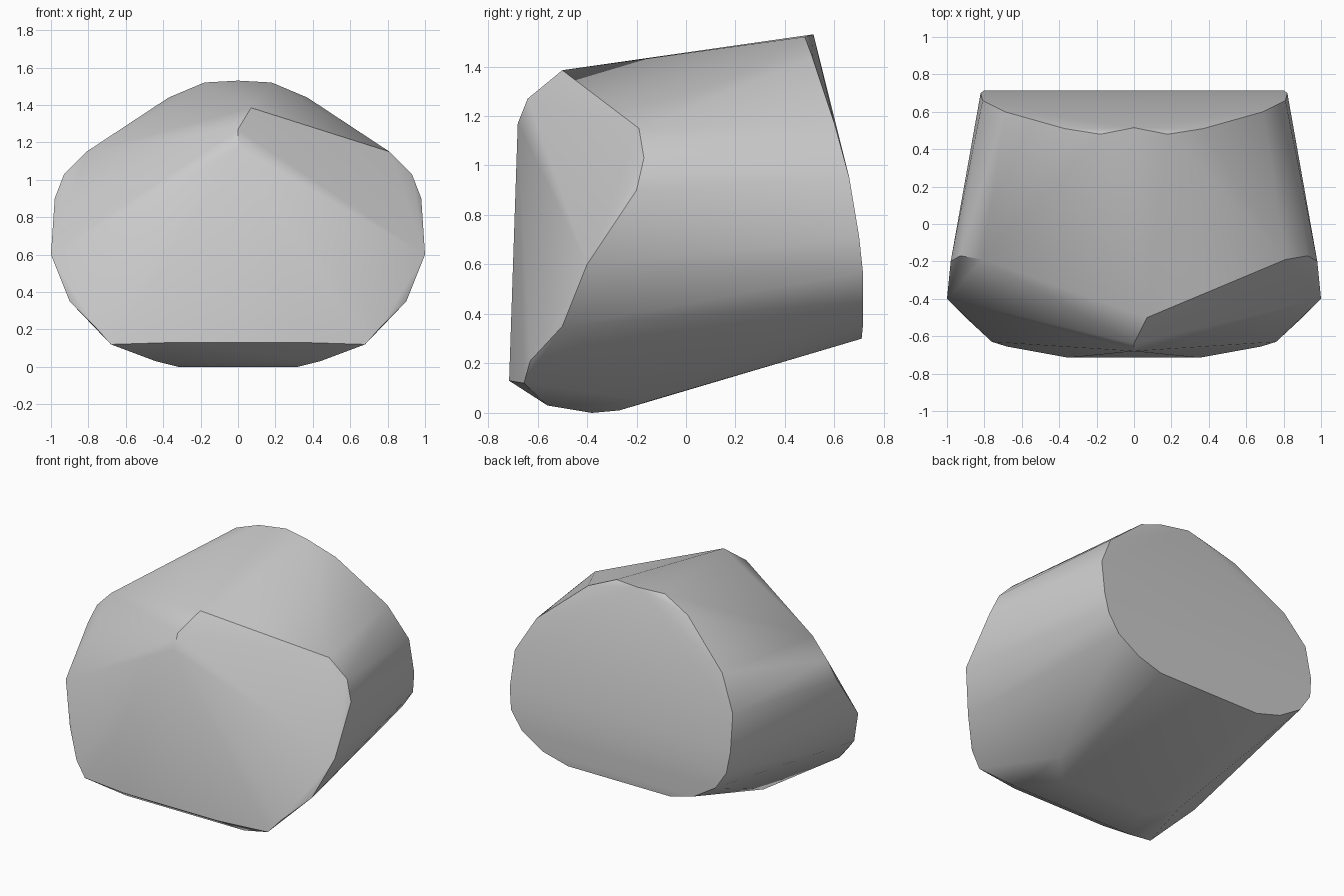
import bpy
import bmesh
from math import radians

cube = bpy.data.objects.get("Cube")
if cube:
    bpy.data.objects.remove(cube, do_unlink=True)


def make_material(name, colour):
    mat = bpy.data.materials.new(name)
    mat.use_nodes = True
    mat.diffuse_color = colour
    mat.node_tree.nodes["Principled BSDF"].inputs["Base Color"].default_value = colour
    return mat


def mirrored(half_profile):
    """Return the half profile together with its copy across x = 0."""
    return [(side * x, y, z) for x, y, z in half_profile for side in (1, -1)]


# Rear cap outline, from crown to flat lower edge
rear_outline = mirrored([
    (0.18, 0.48, 1.52), (0.37, 0.51, 1.44), (0.69, 0.6, 1.17),
    (0.81, 0.66, 0.95), (0.82, 0.7, 0.71), (0.8, 0.715, 0.57),
    (0.72, 0.715, 0.45), (0.56, 0.715, 0.35), (0.38, 0.71, 0.3),
])

# Front shoulder outline, sweeping down to the lower lip
front_outline = mirrored([
    (0.81, -0.19, 1.15), (0.93, -0.17, 1.03), (0.98, -0.2, 0.9),
    (1, -0.4, 0.6), (0.9, -0.5, 0.35), (0.76, -0.63, 0.21),
    (0.68, -0.655, 0.12), (0.35, -0.715, 0.13),
])

# Rounded underside
underside = mirrored([
    (0.44, -0.56, 0.03), (0.32, -0.38, 0), (0.34, -0.27, 0.01),
    (0.48, -0.14, 0.05),
])

# Crown centre and the slightly offset brow
brow = [(0, 0.515, 1.53), (0.07, -0.5, 1.385), (0, -0.64, 1.27), (0, -0.68, 1.17)]

# Wrap one faceted stone skin around all outlines
bm = bmesh.new()
for point in rear_outline + front_outline + underside + brow:
    bm.verts.new(point)
hull = bmesh.ops.convex_hull(bm, input=bm.verts)
loose = {v for v in hull["geom_interior"] + hull["geom_unused"]
         if isinstance(v, bmesh.types.BMVert)}
bmesh.ops.delete(bm, geom=list(loose), context="VERTS")
bmesh.ops.recalc_face_normals(bm, faces=bm.faces)

mesh = bpy.data.meshes.new("boulder")
bm.to_mesh(mesh)
bm.free()
boulder = bpy.data.objects.new("boulder", mesh)
bpy.context.collection.objects.link(boulder)
mesh.materials.append(make_material("stone grey", (0.6, 0.6, 0.6, 1)))

# Soft shading with the hard rims kept crisp
bpy.ops.object.select_all(action="DESELECT")
boulder.select_set(True)
bpy.context.view_layer.objects.active = boulder
bpy.ops.object.shade_smooth_by_angle(angle=radians(30))
